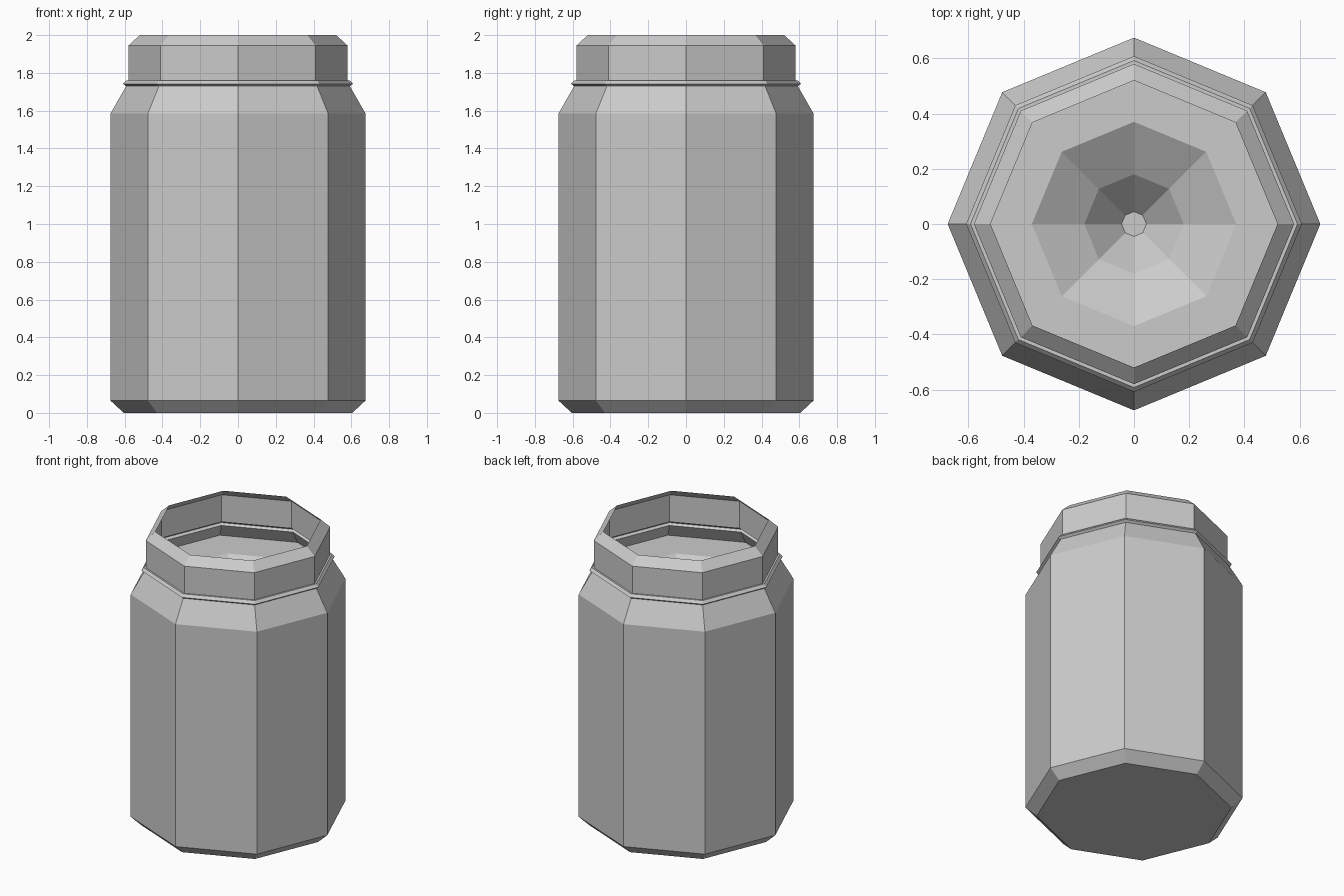
import bpy, bmesh
from math import cos, sin, pi

if "Cube" in bpy.data.objects:
    bpy.data.objects.remove(bpy.data.objects["Cube"])

SIDES = 8


def lathe(name, profile, cap_start=False, cap_end=False):
    """Turn a (radius, height) profile into an eight-sided shell."""
    bm = bmesh.new()
    rings = [[bm.verts.new((r * cos(2 * pi * i / SIDES), r * sin(2 * pi * i / SIDES), z))
              for i in range(SIDES)] for r, z in profile]
    for a, b in zip(rings, rings[1:]):
        for i in range(SIDES):
            j = (i + 1) % SIDES
            bm.faces.new((a[i], a[j], b[j], b[i]))
    if cap_start:
        bm.faces.new(rings[0][::-1])
    if cap_end:
        bm.faces.new(rings[-1])
    mesh = bpy.data.meshes.new(name)
    bm.to_mesh(mesh)
    bm.free()
    obj = bpy.data.objects.new(name, mesh)
    bpy.context.collection.objects.link(obj)
    return obj


# Jar body: chamfered base, straight wall, sloping shoulder
lathe("jar_body", [(0.605, 0), (0.675, 0.065), (0.675, 1.585), (0.592, 1.73)],
      cap_start=True)

# Thin flared bead between the shoulder and the collar
lathe("neck_bead", [(0.592, 1.73), (0.608, 1.742), (0.592, 1.76), (0.58, 1.76)])

# Open collar with an inward chamfer at the top
lathe("collar", [(0.58, 1.76), (0.58, 1.945), (0.52, 2.0)])

# Contents: flat surface with a shallow dish in the middle
lathe("contents", [(0.643, 1.64), (0.37, 1.64), (0.18, 1.53), (0.045, 1.39)],
      cap_end=True)
